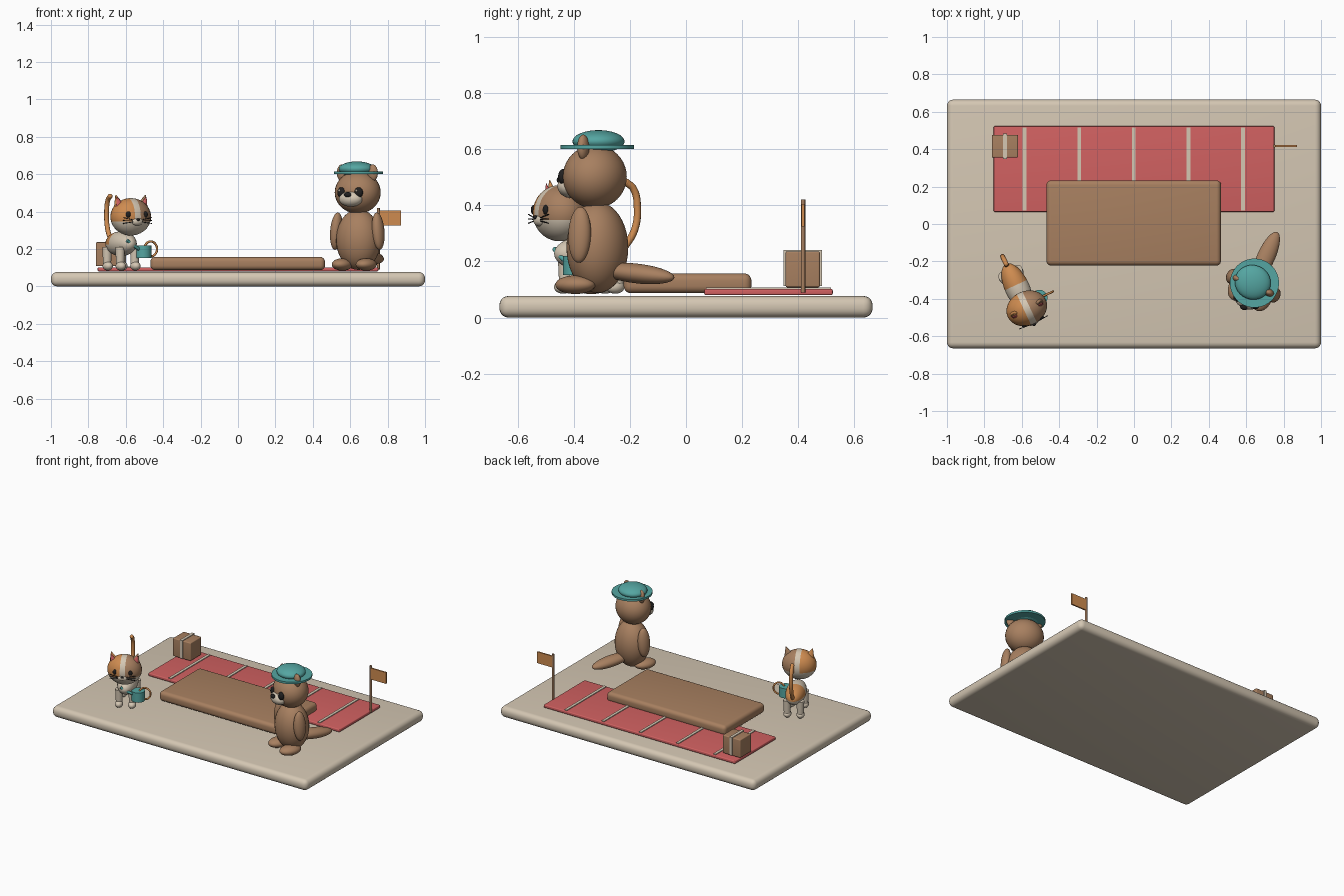
import bpy, bmesh, math
from mathutils import Matrix, Vector

cube = bpy.data.objects.get("Cube")
if cube:
    bpy.data.objects.remove(cube, do_unlink=True)


def material(name, rgb):
    m = bpy.data.materials.new(name)
    m.use_nodes = True
    m.diffuse_color = (*rgb, 1)
    bsdf = m.node_tree.nodes["Principled BSDF"]
    bsdf.inputs["Base Color"].default_value = (*rgb, 1)
    bsdf.inputs["Roughness"].default_value = 0.8
    return m


SAND = material("sand", (0.66, 0.57, 0.45))
BROWN = material("brown", (0.39, 0.215, 0.117))
ORANGE = material("orange", (0.62, 0.26, 0.08))
TEAL = material("teal", (0.09, 0.38, 0.36))
RED = material("red", (0.64, 0.12, 0.12))
BLACK = material("black", (0.015, 0.014, 0.014))
WORLD = Matrix.Identity(4)


def place(x, y, degrees):
    return Matrix.Translation((x, y, 0)) @ Matrix.Rotation(math.radians(degrees), 4, "Z")


def finish(name, bm, mats, matrix):
    mesh = bpy.data.meshes.new(name)
    bm.to_mesh(mesh)
    bm.free()
    for m in mats:
        mesh.materials.append(m)
    ob = bpy.data.objects.new(name, mesh)
    bpy.context.collection.objects.link(ob)
    ob.matrix_world = matrix
    bpy.ops.object.select_all(action="DESELECT")
    ob.select_set(True)
    bpy.context.view_layer.objects.active = ob
    bpy.ops.object.shade_smooth_by_angle(angle=math.radians(40))
    return ob


def box(name, low, high, mat, bevel=0.0, matrix=WORLD):
    low, high = Vector(low), Vector(high)
    bm = bmesh.new()
    bmesh.ops.create_cube(bm, size=1)
    bmesh.ops.scale(bm, vec=high - low, verts=bm.verts)
    bmesh.ops.translate(bm, vec=(low + high) / 2, verts=bm.verts)
    if bevel:
        bmesh.ops.bevel(bm, geom=bm.edges[:], offset=bevel, segments=5,
                        profile=0.5, affect="EDGES")
    return finish(name, bm, [mat], matrix)


def ball(name, loc, radii, mats, root, tilt=(0, 0, 0), cuts=(), rule=None):
    """Ellipsoid; cuts are (point, normal) planes and rule picks a colour per face."""
    bm = bmesh.new()
    bmesh.ops.create_uvsphere(bm, u_segments=32, v_segments=20, radius=1)
    bmesh.ops.scale(bm, vec=radii, verts=bm.verts)
    for co, no in cuts:
        bmesh.ops.bisect_plane(bm, geom=bm.verts[:] + bm.edges[:] + bm.faces[:],
                               plane_co=co, plane_no=no)
    if rule:
        for f in bm.faces:
            f.material_index = rule(f.calc_center_median())
    turn = Matrix.Identity(4)
    for angle, axis in zip(tilt, "XYZ"):
        turn = Matrix.Rotation(math.radians(angle), 4, axis) @ turn
    return finish(name, bm, mats, root @ Matrix.Translation(loc) @ turn)


def cone(name, loc, r1, r2, height, mat, root, sides=32, tilt=0, flat=1):
    bm = bmesh.new()
    bmesh.ops.create_cone(bm, cap_ends=True, segments=sides, radius1=r1, radius2=r2, depth=height)
    bmesh.ops.scale(bm, vec=(1, flat, 1), verts=bm.verts)
    return finish(name, bm, [mat], root @ Matrix.Translation(loc)
                  @ Matrix.Rotation(math.radians(tilt), 4, "Y"))


def tube(name, points, radius, mat, root, cyclic=False):
    cu = bpy.data.curves.new(name, "CURVE")
    cu.dimensions = "3D"
    cu.bevel_depth, cu.bevel_resolution, cu.use_fill_caps = radius, 3, True
    cu.resolution_u = 6
    sp = cu.splines.new("BEZIER")
    sp.bezier_points.add(len(points) - 1)
    for bp, p in zip(sp.bezier_points, points):
        bp.co = p
        bp.handle_left_type = bp.handle_right_type = "AUTO"
    sp.use_cyclic_u = cyclic
    cu.materials.append(mat)
    ob = bpy.data.objects.new(name, cu)
    bpy.context.collection.objects.link(ob)
    ob.matrix_world = root
    return ob


# Ground slab, long mat with stripes, low platform
box("base_slab", (-1, -0.665, 0), (1, 0.665, 0.077), SAND, 0.033)
box("mat", (-0.75, 0.065, 0.08), (0.75, 0.523, 0.102), RED, 0.006)
for i in range(5):
    x = -0.585 + i * 0.292
    box(f"mat_stripe_{i + 1}", (x - 0.01, 0.072, 0.1), (x + 0.01, 0.516, 0.107), SAND)
box("platform", (-0.468, -0.222, 0.087), (0.465, 0.233, 0.157), BROWN, 0.025)

# Parcel with a strap
box("parcel", (-0.76, 0.355, 0.108), (-0.62, 0.477, 0.236), BROWN, 0.006)
box("parcel_strap", (-0.7, 0.348, 0.112), (-0.68, 0.484, 0.241), SAND)

# Flag
cone("flag_pole", (0.75, 0.417, 0.255), 0.008, 0.008, 0.33, BROWN, WORLD, 16)
box("flag", (0.752, 0.412, 0.325), (0.872, 0.422, 0.405), ORANGE)

# Standing animal with a flat tail and a hat
otter = place(0.64, -0.325, -24)
ball("otter_body", (0, 0.01, 0.25), (0.122, 0.108, 0.162), [BROWN], otter)
ball("otter_head", (0, 0, 0.502), (0.125, 0.112, 0.113), [BROWN], otter)
ball("otter_muzzle", (0, -0.092, 0.468), (0.066, 0.045, 0.042), [SAND], otter)
ball("otter_nose", (0, -0.132, 0.49), (0.02, 0.014, 0.014), [BLACK], otter)
ball("otter_tail", (0, 0.165, 0.157), (0.048, 0.145, 0.035), [BROWN], otter, (-6, 0, 0))
for side, s in (("left", 1), ("right", -1)):
    ball(f"otter_{side}_eye", (s * 0.05, -0.1, 0.502), (0.024, 0.018, 0.028), [BLACK], otter)
    ball(f"otter_{side}_eye_glint", (s * 0.05 - 0.006, -0.116, 0.512), (0.006, 0.004, 0.006),
         [SAND], otter)
    ball(f"otter_{side}_ear", (s * 0.09, -0.005, 0.607), (0.029, 0.02, 0.045), [BROWN], otter)
    ball(f"otter_{side}_arm", (s * 0.122, -0.005, 0.295), (0.032, 0.042, 0.1), [BROWN], otter,
         (0, -s * 5, 0))
    ball(f"otter_{side}_foot", (s * 0.07, -0.045, 0.117), (0.052, 0.075, 0.033), [BROWN], otter)
cone("hat_brim", (0, 0.01, 0.608), 0.131, 0.131, 0.014, TEAL, otter, 48)
ball("hat_crown", (-0.01, 0.01, 0.628), (0.097, 0.092, 0.04), [TEAL], otter)

# Four-legged animal with patched coat
cat = place(-0.625, -0.34, 25)
ball("cat_body", (0, 0, 0.228), (0.066, 0.14, 0.066), [SAND, ORANGE], cat,
     cuts=[((0, 0, -0.005), (0, 0, 1)), ((0, 0.015, 0), (0, 1, 0))],
     rule=lambda c: int(c.z > -0.005 and c.y > 0.015))


def head_colour(c):
    if c.z < -0.025 or abs(c.x) < 0.017:
        return 0
    return 1 if c.x < 0 else 2


ball("cat_head", (0, -0.122, 0.372), (0.112, 0.092, 0.1), [SAND, ORANGE, BROWN], cat,
     cuts=[((0, 0, -0.025), (0, 0, 1)), ((0.017, 0, 0), (1, 0, 0)), ((-0.017, 0, 0), (1, 0, 0))],
     rule=head_colour)
ball("cat_muzzle", (0, -0.2, 0.347), (0.035, 0.02, 0.022), [SAND], cat)
ball("cat_nose", (0, -0.218, 0.357), (0.01, 0.007, 0.007), [BLACK], cat)
for side, s, coat in (("left", 1, BROWN), ("right", -1, ORANGE)):
    cone(f"cat_{side}_ear", (s * 0.076, -0.12, 0.453), 0.036, 0.002, 0.076, coat, cat, 24, s * 18, 0.6)
    cone(f"cat_{side}_inner_ear", (s * 0.077, -0.134, 0.45), 0.026, 0.002, 0.058, RED, cat, 24,
         s * 18, 0.5)
    ball(f"cat_{side}_eye", (s * 0.05, -0.2, 0.384), (0.014, 0.01, 0.017), [BLACK], cat)
    for k in (-1, 0, 1):
        tube(f"cat_{side}_whisker_{k + 2}", [(s * 0.028, -0.21, 0.35 + k * 0.006),
             (s * 0.085, -0.205, 0.352 + k * 0.016)], 0.002, BLACK, cat)
    for end, y in (("front", -0.08), ("rear", 0.085)):
        cone(f"cat_{end}_{side}_leg", (s * 0.043, y, 0.16), 0.021, 0.026, 0.1, SAND, cat, 24)
        ball(f"cat_{end}_{side}_paw", (s * 0.043, y - 0.008, 0.109), (0.026, 0.034, 0.024), [SAND], cat)
tube("cat_tail", [(0, 0.125, 0.24), (0, 0.172, 0.31), (0, 0.184, 0.39), (0, 0.168, 0.46),
                  (0, 0.14, 0.482)], 0.013, ORANGE, cat)
ball("cat_tail_tip", (0, 0.14, 0.482), (0.013, 0.014, 0.013), [ORANGE], cat)

# Watering can with spout and ring handle
cone("can", (0.085, -0.1, 0.185), 0.043, 0.043, 0.068, TEAL, cat)
tube("can_spout", [(0.06, -0.115, 0.195), (0.015, -0.125, 0.218), (-0.025, -0.13, 0.245)],
     0.009, TEAL, cat)
ring = [(0.128 + 0.037 * math.cos(a), -0.1, 0.2 + 0.04 * math.sin(a))
        for a in (i * math.tau / 8 for i in range(8))]
tube("can_handle", ring, 0.006, ORANGE, cat, True)
